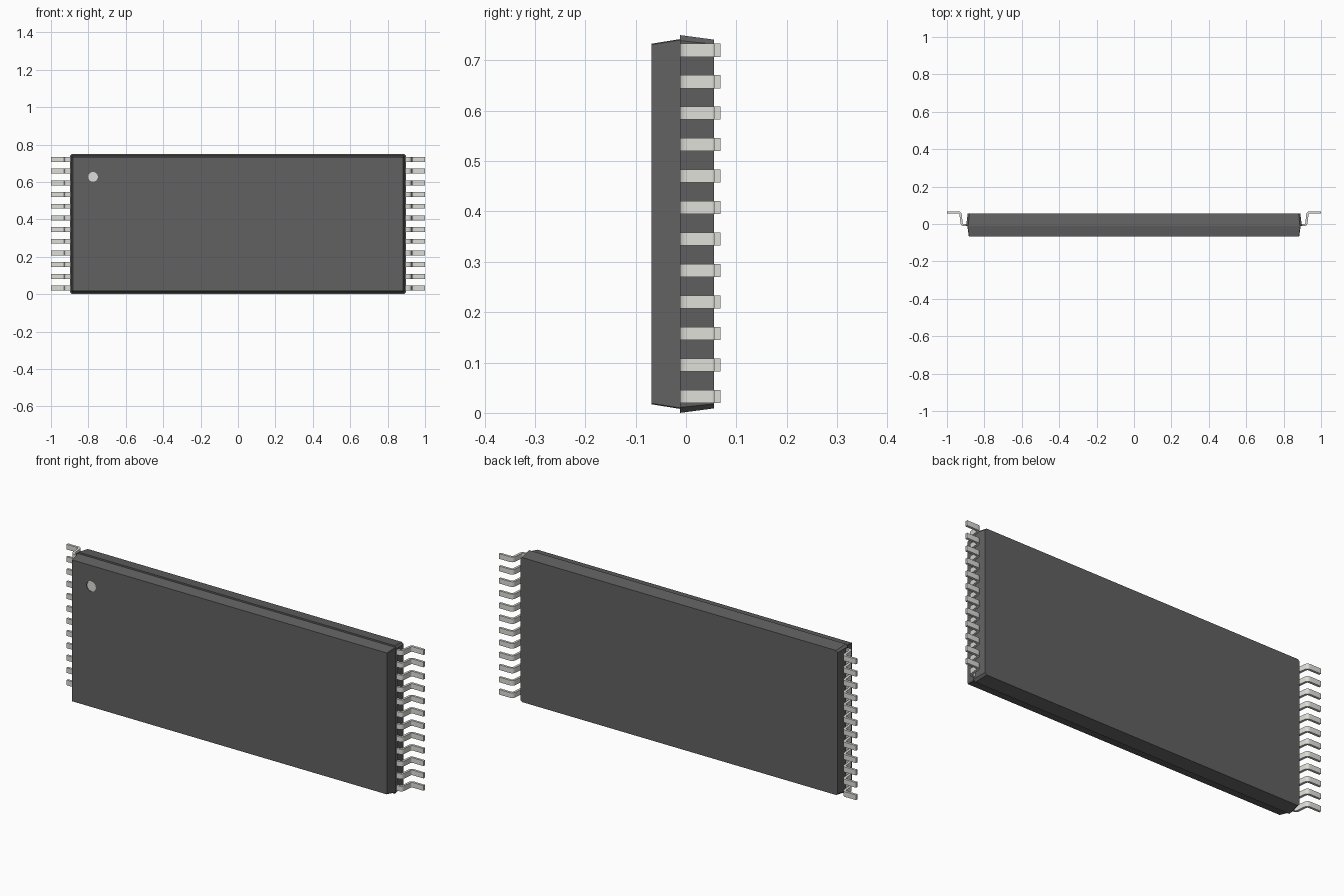
import bpy, bmesh, math
from mathutils import Vector

if "Cube" in bpy.data.objects:
    bpy.data.objects.remove(bpy.data.objects["Cube"])


def material(name, rgb):
    m = bpy.data.materials.new(name)
    m.diffuse_color = (*rgb, 1)
    m.use_nodes = True
    m.node_tree.nodes["Principled BSDF"].inputs["Base Color"].default_value = m.diffuse_color
    return m


plastic = material("dark_plastic", (0.12, 0.12, 0.12))
metal = material("lead_metal", (0.72, 0.72, 0.68))
CZ = 0.375  # mid height of the package


def make_object(name, bm, mat):
    bmesh.ops.recalc_face_normals(bm, faces=bm.faces)
    me = bpy.data.meshes.new(name)
    bm.to_mesh(me)
    bm.free()
    me.materials.append(mat)
    ob = bpy.data.objects.new(name, me)
    bpy.context.collection.objects.link(ob)
    return ob


def ring(bm, y, hx, hz, c):
    """Rectangle with clipped corners, at depth y."""
    pts = []
    for sx, sz in ((1, 1), (-1, 1), (-1, -1), (1, -1)):
        pair = [(sx * hx, sz * (hz - c)), (sx * (hx - c), sz * hz)]
        pts += pair if sx * sz > 0 else pair[::-1]
    return [bm.verts.new((x, y, CZ + z)) for x, z in pts]


# Package body: tapered front half, step at the parting line, tapered back half
bm = bmesh.new()
rings = [ring(bm, *r) for r in ((-0.068, 0.883, 0.358, 0.002),
                                (-0.012, 0.891, 0.367, 0.002),
                                (-0.012, 0.898, 0.375, 0.011),
                                (0.056, 0.889, 0.366, 0.009))]
for a, b in zip(rings, rings[1:]):
    for i in range(8):
        j = (i + 1) % 8
        bm.faces.new((a[i], a[j], b[j], b[i]))
bm.faces.new(rings[0])
bm.faces.new(rings[-1])
body = make_object("package_body", bm, plastic)


# Pin one marker: round recess with a pale disc at its bottom
def cylinder(name, y0, y1, radius, mat):
    bpy.ops.mesh.primitive_cylinder_add(
        vertices=32, radius=radius, depth=y1 - y0,
        location=(-0.775, (y0 + y1) / 2, 0.627), rotation=(math.pi / 2, 0, 0))
    ob = bpy.context.object
    ob.name = name
    ob.data.materials.append(mat)
    return ob


cutter = cylinder("marker_cutter", -0.09, -0.064, 0.026, plastic)
cutter.hide_render = True
cutter.hide_set(True)
cut = body.modifiers.new("marker_recess", 'BOOLEAN')
cut.object = cutter
cut.operation = 'DIFFERENCE'
cut.solver = 'EXACT'
cylinder("pin_one_marker", -0.0642, -0.0636, 0.0258, metal).location.y = -0.0642

# Gull-wing lead: fillet a bent centreline, give it thickness, extrude in z
corners = [Vector(p) for p in ((0.875, -0.006), (0.921, -0.006),
                               (0.928, 0.062), (1.0, 0.062))]
path = [corners[0]]
for p, q, r in zip(corners, corners[1:], corners[2:]):
    a = q + (p - q).normalized() * 0.013
    b = q + (r - q).normalized() * 0.013
    for k in range(6):
        t = k / 5
        path.append(a * (1 - t) ** 2 + q * 2 * t * (1 - t) + b * t * t)
path.append(corners[-1])

left, right = [], []
for i, p in enumerate(path):
    d = (path[min(i + 1, len(path) - 1)] - path[max(i - 1, 0)]).normalized()
    n = Vector((-d.y, d.x)) * 0.006
    left.append(p + n)
    right.append(p - n)

bm = bmesh.new()
sides = [[[bm.verts.new((p.x, p.y, z)) for p in line] for line in (left, right)]
         for z in (0.0195, 0.0455)]
(l0, r0), (l1, r1) = sides
for i in range(len(path) - 1):
    for u, v in ((l0, r0), (r0, r1), (r1, l1), (l1, l0)):
        bm.faces.new((u[i], u[i + 1], v[i + 1], v[i]))
for i in (0, -1):
    bm.faces.new((l0[i], r0[i], r1[i], l1[i]))
leads = make_object("leads", bm, metal)

# Twelve leads per side, mirrored to the other end
arr = leads.modifiers.new("row", 'ARRAY')
arr.count = 12
arr.use_relative_offset = False
arr.use_constant_offset = True
arr.constant_offset_displace = (0, 0, 0.0625)
leads.modifiers.new("other_side", 'MIRROR').use_axis = (True, False, False)

bpy.ops.object.select_all(action='DESELECT')
leads.select_set(True)
bpy.context.view_layer.objects.active = leads
bpy.ops.object.shade_smooth_by_angle(angle=math.radians(35))
